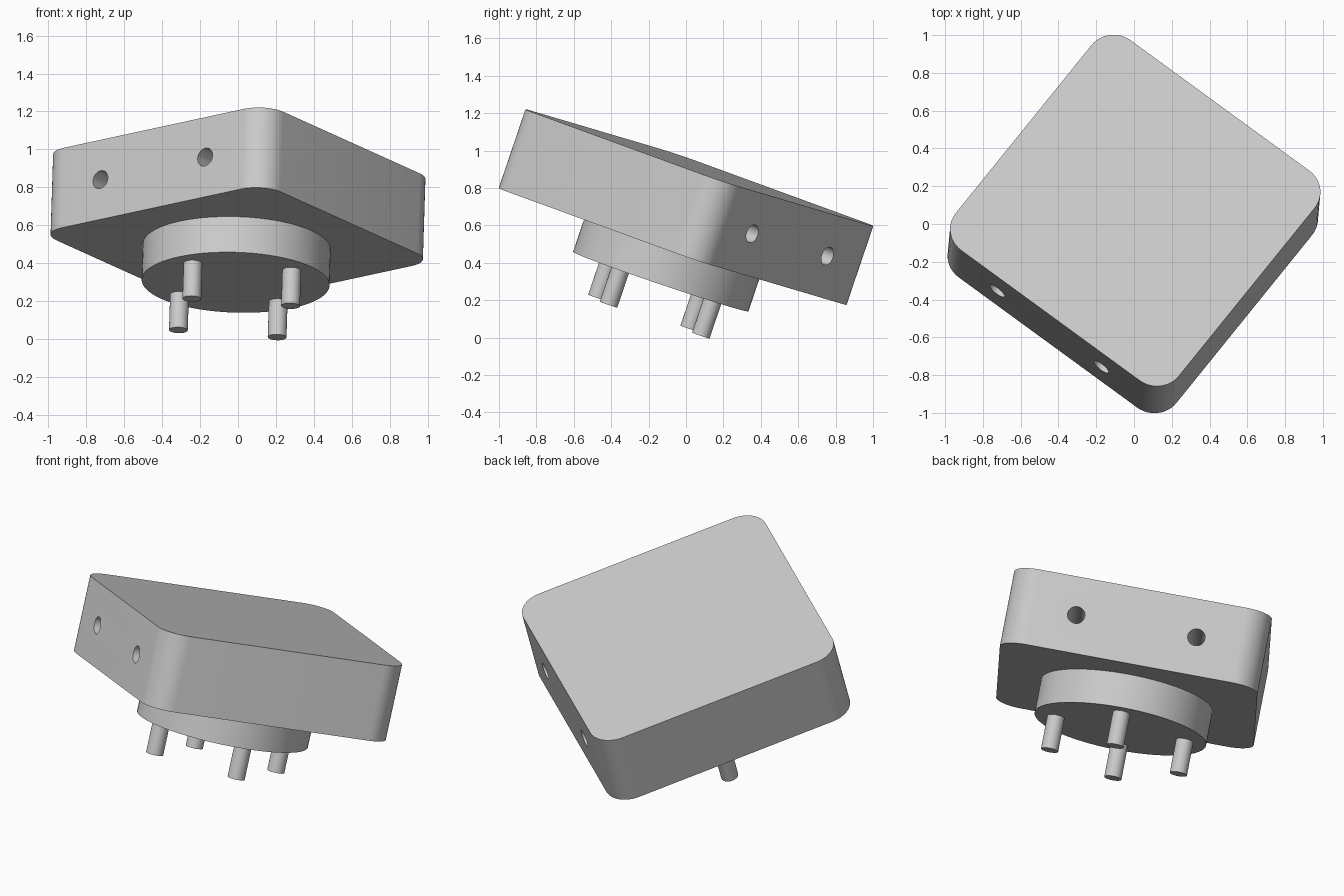
import bpy
import bmesh
from math import radians
from mathutils import Matrix, Vector

cube = bpy.data.objects.get("Cube")
if cube:
    bpy.data.objects.remove(cube, do_unlink=True)

# Dimensions in millimetres; the whole assembly is scaled and tilted at the end
SCALE = 0.02475
SIDE, THICK, CORNER = 60, 18, 6
BOSS_R, BOSS_H = 20, 8
PIN_R, PIN_H, PIN_OFFSET = 2, 8, 15
HOLE_R, HOLE_OFFSET = 2, 14

# Tilted frame: w is the block's upward normal, u and v run along its sides
w = Vector((0.03, 0.321, 0.946)).normalized()
u = Vector((0.796, -0.58, 0.174))
u = (u - w * u.dot(w)).normalized()
v = w.cross(u)
TILT = Matrix((u, v, w)).transposed().to_4x4()
CENTRE = Vector((0, 0, 0.698))
FRAME = Matrix.Translation(CENTRE) @ TILT @ Matrix.Scale(SCALE, 4)

grey = bpy.data.materials.new("light_grey")
grey.use_nodes = True
colour = (0.6, 0.6, 0.6, 1)
grey.diffuse_color = colour
grey.node_tree.nodes["Principled BSDF"].inputs["Base Color"].default_value = colour


def make_object(name, bm):
    mesh = bpy.data.meshes.new(name)
    bm.to_mesh(mesh)
    bm.free()
    mesh.materials.append(grey)
    obj = bpy.data.objects.new(name, mesh)
    bpy.context.collection.objects.link(obj)
    return obj


def cylinder(name, radius, height, place, segments=48):
    bm = bmesh.new()
    bmesh.ops.create_cone(bm, cap_ends=True, segments=segments, radius1=radius,
                          radius2=radius, depth=height, matrix=place)
    return make_object(name, bm)


def finish(obj):
    obj.data.transform(FRAME)
    bpy.ops.object.select_all(action="DESELECT")
    obj.select_set(True)
    bpy.context.view_layer.objects.active = obj
    bpy.ops.object.shade_smooth_by_angle(angle=radians(30))


# Square block with rounded upright corners
bm = bmesh.new()
bmesh.ops.create_cube(bm, size=1, matrix=Matrix.Diagonal((SIDE, SIDE, THICK, 1)))
uprights = [e for e in bm.edges if abs(e.verts[0].co.z - e.verts[1].co.z) > 1]
bmesh.ops.bevel(bm, geom=uprights, offset=CORNER, segments=12, profile=0.5,
                affect="EDGES")
block = make_object("block", bm)

# Two cross holes drilled through the block
for side in (-1, 1):
    place = Matrix.Translation((side * HOLE_OFFSET, 0, 0)) @ Matrix.Rotation(radians(90), 4, "X")
    cutter = cylinder("hole_cutter", HOLE_R, SIDE * 1.2, place, 32)
    cutter.hide_render = True
    cut = block.modifiers.new("hole", "BOOLEAN")
    cut.operation = "DIFFERENCE"
    cut.solver = "EXACT"
    cut.object = cutter
    bpy.context.view_layer.objects.active = block
    bpy.ops.object.modifier_apply(modifier=cut.name)
    bpy.data.objects.remove(cutter, do_unlink=True)
finish(block)

# Round boss under the block
boss_z = -THICK / 2 - BOSS_H / 2
finish(cylinder("round_boss", BOSS_R, BOSS_H, Matrix.Translation((0, 0, boss_z)), 96))

# Four pins under the boss, on the block's two axes
pin_z = -THICK / 2 - BOSS_H - PIN_H / 2
for i in range(4):
    place = Matrix.Rotation(radians(90 * i), 4, "Z") @ Matrix.Translation((PIN_OFFSET, 0, pin_z))
    finish(cylinder(f"pin_{i + 1}", PIN_R, PIN_H, place, 32))
